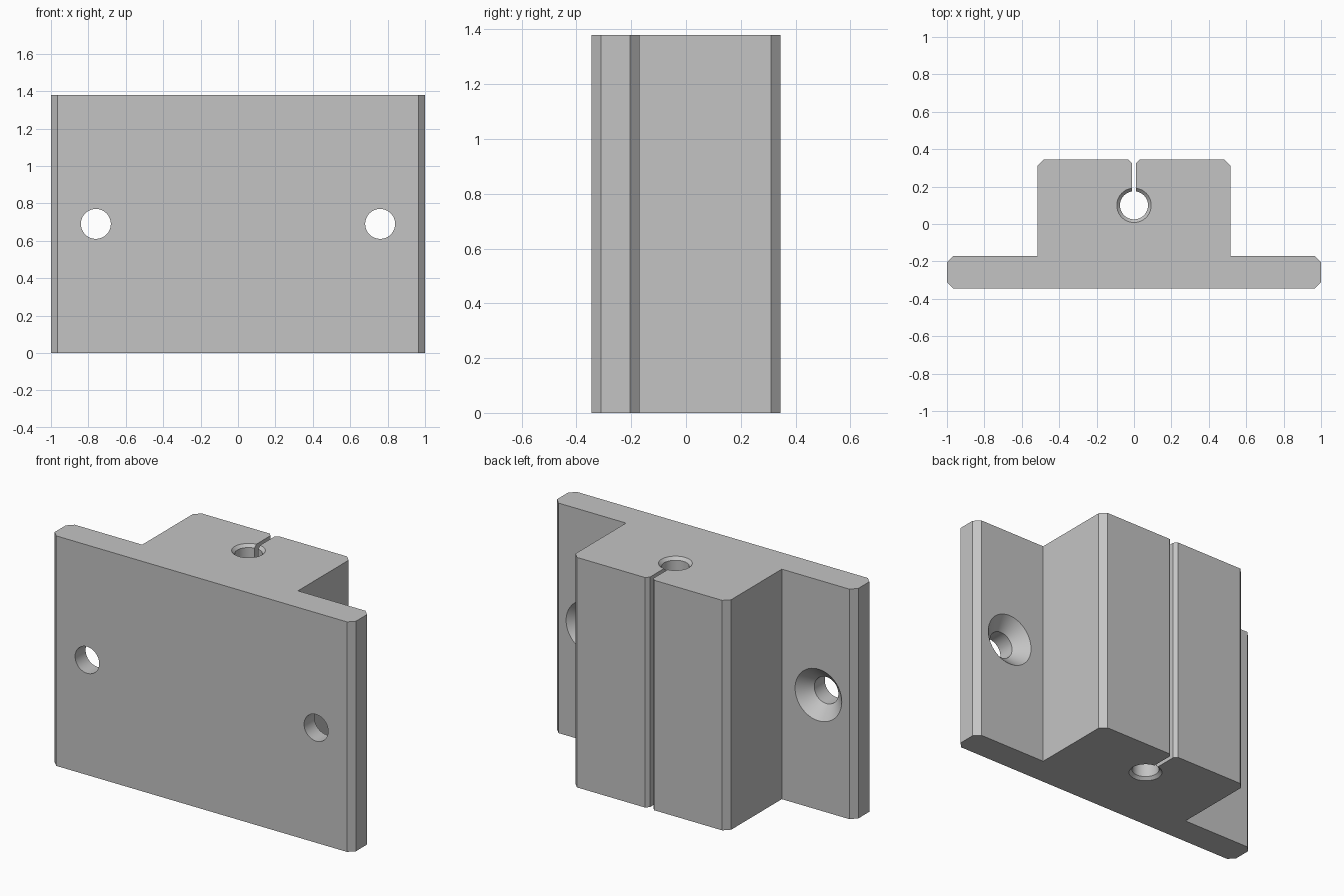
import bpy, bmesh, math
from mathutils import Matrix, Vector

if "Cube" in bpy.data.objects:
    bpy.data.objects.remove(bpy.data.objects["Cube"], do_unlink=True)

HEIGHT = 1.38
BACK, STEP, FRONT = 0.345, -0.17, -0.345
CHAMFER = 0.035
BORE_Y, BORE_R, BORE_RIM = 0.1, 0.075, 0.092
SLIT = 0.012
SCREW_X, SCREW_R, SCREW_RIM = 0.76, 0.08, 0.155

grey = bpy.data.materials.new("light grey")
grey.use_nodes = True
colour = (0.55, 0.55, 0.55, 1)
grey.diffuse_color = colour
grey.node_tree.nodes["Principled BSDF"].inputs["Base Color"].default_value = colour


def make_object(name, bm):
    bmesh.ops.recalc_face_normals(bm, faces=bm.faces)
    mesh = bpy.data.meshes.new(name)
    bm.to_mesh(mesh)
    bm.free()
    mesh.materials.append(grey)
    obj = bpy.data.objects.new(name, mesh)
    bpy.context.collection.objects.link(obj)
    return obj


def turned_cutter(name, profile, matrix, sides=64):
    """Solid of rings (radius, height) about local z."""
    bm = bmesh.new()
    rings = []
    for r, h in profile:
        rings.append([bm.verts.new((r * math.cos(a), r * math.sin(a), h))
                      for a in (math.tau * i / sides for i in range(sides))])
    for low, high in zip(rings, rings[1:]):
        for i in range(sides):
            j = (i + 1) % sides
            bm.faces.new((low[i], low[j], high[j], high[i]))
    bm.faces.new(rings[0][::-1])
    bm.faces.new(rings[-1])
    bm.transform(matrix)
    return make_object(name, bm)


# Flanged block: right half of the outline, mirrored, with the clamping slit
c = CHAMFER
half = [(1 - c, FRONT), (1, FRONT + c), (1, STEP - c), (1 - c, STEP),
        (0.517, STEP), (0.517, BACK - c), (0.517 - c, BACK),
        (0.03, BACK), (SLIT, BACK - 0.02), (SLIT, BORE_Y)]
outline = half + [(-x, y) for x, y in reversed(half)]
bm = bmesh.new()
base = bm.faces.new([bm.verts.new((x, y, 0)) for x, y in outline])
top = bmesh.ops.extrude_face_region(bm, geom=[base])["geom"]
bmesh.ops.translate(bm, vec=Vector((0, 0, HEIGHT)),
                    verts=[v for v in top if isinstance(v, bmesh.types.BMVert)])
block = make_object("clamp_block", bm)

# Vertical bore, countersunk at both ends
extra = 0.05
rim = BORE_RIM - BORE_R
flare = BORE_RIM + extra
cutters = [turned_cutter(
    "bore_cutter",
    [(flare, -extra), (BORE_R, rim), (BORE_R, HEIGHT - rim), (flare, HEIGHT + extra)],
    Matrix.Translation((0, BORE_Y, 0)))]

# Screw holes through the flanges, countersunk from the back
depth = SCREW_RIM - SCREW_R
for side, label in ((1, "left"), (-1, "right")):
    place = (Matrix.Translation((side * SCREW_X, 0, HEIGHT / 2))
             @ Matrix.Rotation(-math.pi / 2, 4, "X"))
    cutters.append(turned_cutter(
        label + "_screw_cutter",
        [(SCREW_R, FRONT - extra), (SCREW_R, STEP - depth),
         (SCREW_RIM, STEP), (SCREW_RIM, STEP + extra)], place))

# Cut the holes, then discard the cutters
bpy.context.view_layer.objects.active = block
for cutter in cutters:
    mod = block.modifiers.new(cutter.name, "BOOLEAN")
    mod.operation = "DIFFERENCE"
    mod.solver = "EXACT"
    mod.object = cutter
    bpy.ops.object.modifier_apply(modifier=mod.name)
    bpy.data.objects.remove(cutter, do_unlink=True)

# Smooth hole walls with crisp edges
bpy.ops.object.select_all(action="DESELECT")
block.select_set(True)
bpy.ops.object.shade_smooth_by_angle(angle=math.radians(25))
